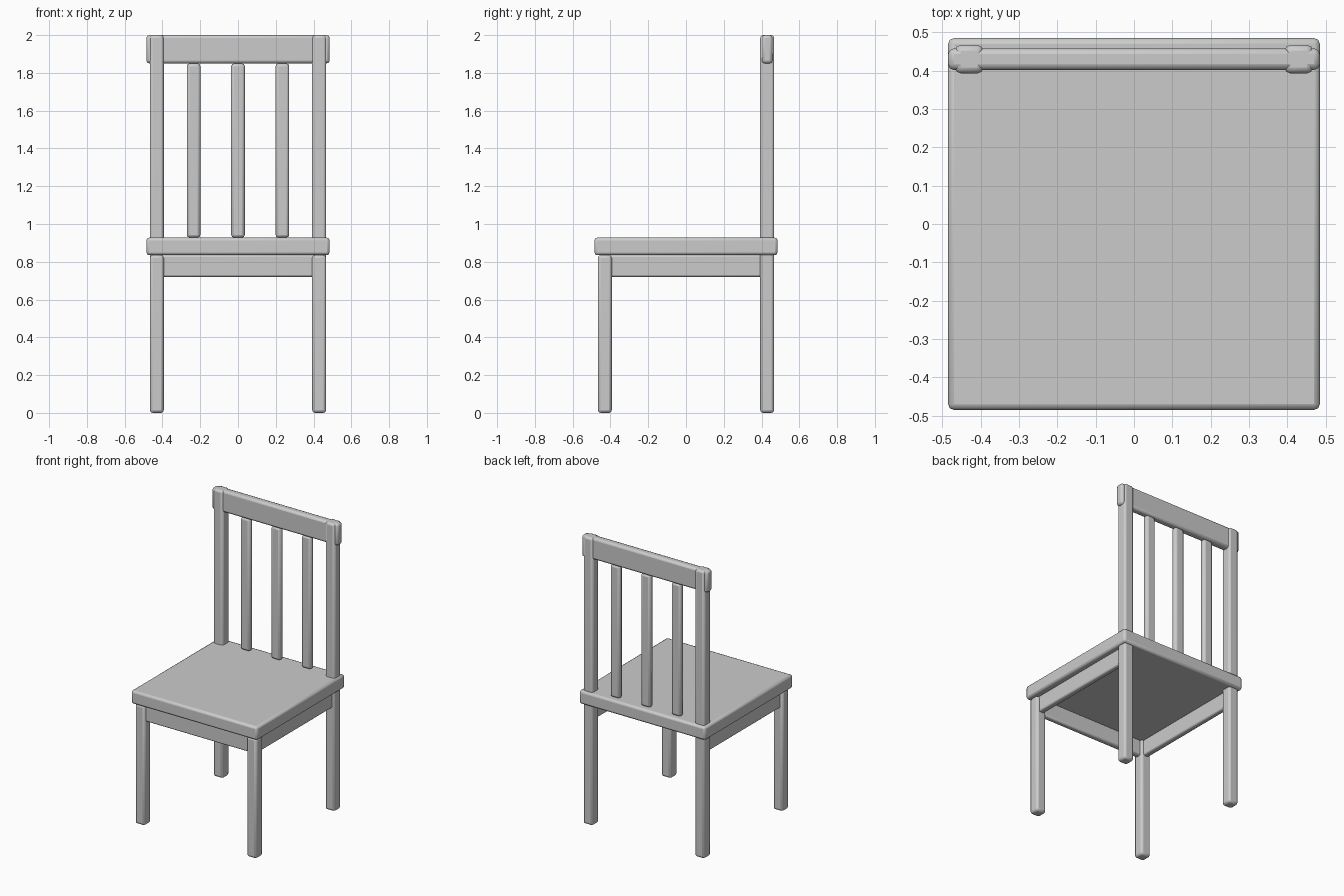
import bpy

if "Cube" in bpy.data.objects:
    bpy.data.objects.remove(bpy.data.objects["Cube"])


def block(name, lo, hi, bevel=0.015, segments=2):
    """Rounded box between two corners."""
    centre = [(a + b) / 2 for a, b in zip(lo, hi)]
    bpy.ops.mesh.primitive_cube_add(size=1, location=centre)
    ob = bpy.context.object
    ob.name = name
    ob.scale = [b - a for a, b in zip(lo, hi)]
    bpy.ops.object.transform_apply(location=False, rotation=False, scale=True)
    mod = ob.modifiers.new("rounded_edges", 'BEVEL')
    mod.width = bevel
    mod.segments = segments
    bpy.ops.object.shade_smooth_by_angle()
    return ob


LEG, HALF = 0.43, 0.037   # leg centre offset and half width
SEAT_LOW, SEAT_TOP = 0.835, 0.928

# Seat board
block("seat", (-0.485, -0.485, SEAT_LOW), (0.485, 0.485, SEAT_TOP))

# Front legs, full-height back posts and side aprons
for side, s in (("left", -1), ("right", 1)):
    x = s * LEG
    block(f"front_leg_{side}", (x - HALF, -LEG - HALF, 0), (x + HALF, -LEG + HALF, SEAT_LOW))
    block(f"back_post_{side}", (x - HALF, LEG - HALF, 0), (x + HALF, LEG + HALF, 2))
    block(f"side_apron_{side}", (x - 0.02, -0.41, 0.72), (x + 0.02, 0.41, SEAT_LOW), 0.01)

# Front apron
block("front_apron", (-0.41, -LEG - 0.02, 0.72), (0.41, -LEG + 0.02, SEAT_LOW), 0.01)

# Top rail of the backrest
block("top_rail", (-0.485, LEG - 0.028, 1.85), (0.485, LEG + 0.028, 2))

# Backrest slats
for i in (-1, 0, 1):
    x = i * 0.235
    block(f"back_slat_{i + 2}", (x - 0.036, LEG - 0.02, 0.928), (x + 0.036, LEG + 0.02, 1.85))
